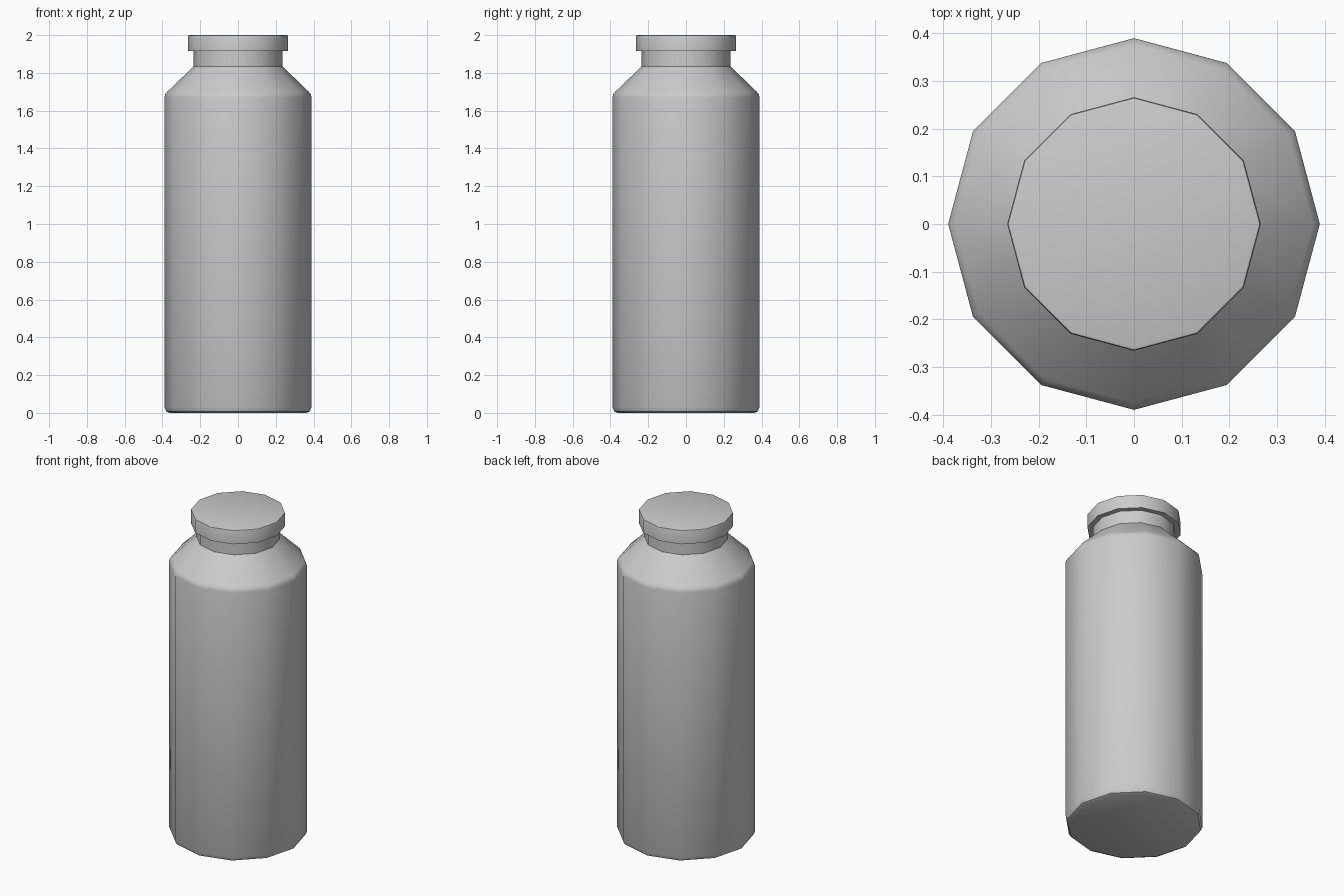
import bpy, bmesh
from math import cos, sin, pi, radians

if "Cube" in bpy.data.objects:
    bpy.data.objects.remove(bpy.data.objects["Cube"])

SIDES = 12


def lathe(name, profile):
    """Closed 12-sided solid of revolution from (radius, z) points, bottom to top."""
    bm = bmesh.new()
    rings = [[bm.verts.new((r * cos(2 * pi * i / SIDES), r * sin(2 * pi * i / SIDES), z))
              for i in range(SIDES)] for r, z in profile]
    for low, high in zip(rings, rings[1:]):
        for i in range(SIDES):
            j = (i + 1) % SIDES
            bm.faces.new((low[i], low[j], high[j], high[i]))
    bm.faces.new(rings[0][::-1])
    bm.faces.new(rings[-1])
    mesh = bpy.data.meshes.new(name)
    bm.to_mesh(mesh)
    bm.free()
    obj = bpy.data.objects.new(name, mesh)
    bpy.context.collection.objects.link(obj)
    bpy.ops.object.select_all(action='DESELECT')
    obj.select_set(True)
    bpy.context.view_layer.objects.active = obj
    bpy.ops.object.shade_smooth_by_angle(angle=radians(40))
    return obj


# Body with rounded base edge, sloping shoulder and neck
lathe("bottle_body", [
    (0.362, 0.0), (0.380, 0.008), (0.39, 0.03),
    (0.39, 1.67), (0.386, 1.686), (0.375, 1.70),
    (0.235, 1.835), (0.235, 1.92),
])

# Overhanging lid with a slightly softened top edge
lathe("lid", [
    (0.266, 1.915), (0.266, 1.992), (0.264, 1.998), (0.258, 2.0),
])
